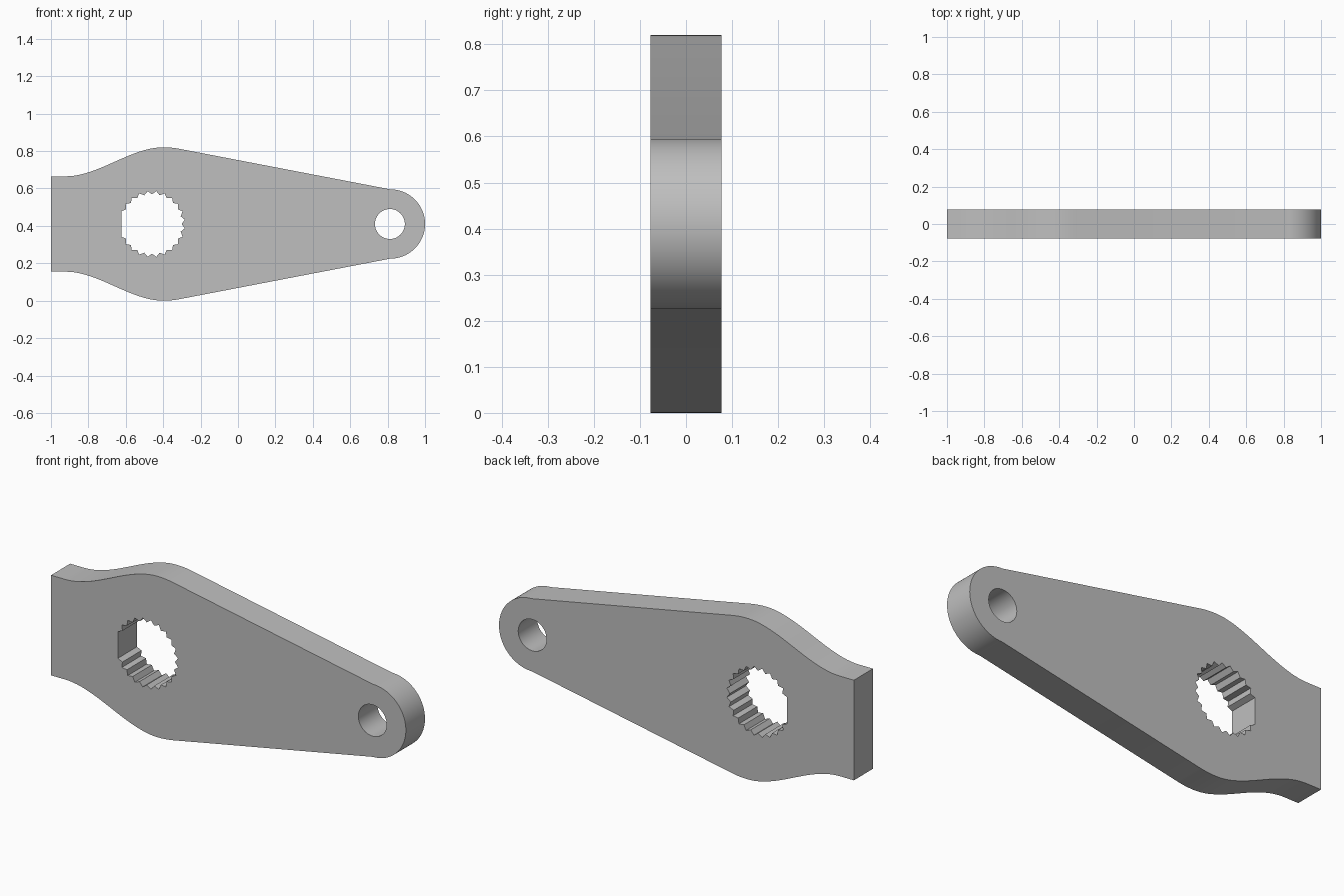
import bpy, bmesh
from math import cos, sin, pi, radians

MID = 0.41          # height of the centre line
HALF_DEPTH = 0.077
if "Cube" in bpy.data.objects:
    bpy.data.objects.remove(bpy.data.objects["Cube"])

steel = bpy.data.materials.new("plain grey")
steel.use_nodes = True
grey = (0.52, 0.52, 0.52, 1)
steel.diffuse_color = grey
steel.node_tree.nodes["Principled BSDF"].inputs["Base Color"].default_value = grey


def arc(cx, cz, r, start, end, n):
    """Points along an arc, angles in degrees."""
    angles = [radians(start + (end - start) * i / n) for i in range(n + 1)]
    return [(cx + r * cos(a), cz + r * sin(a)) for a in angles]


# Upper half of the outline: square end, S-shaped shoulder, crown, taper, round tip
upper = [(-1, 0.255)]
for i in range(25):
    t = i / 24
    upper.append((-0.92 + 0.52 * t, 0.255 + 0.155 * t * t * (3 - 2 * t)))
upper += arc(-0.4, -0.06, 0.47, 90, 79.2, 6)[1:]
upper += arc(0.815, 0, 0.185, 90, 0, 24)
outline = upper + [(x, -z) for x, z in reversed(upper[:-1])]

# Splined bore with one flat side, and the round pin hole
bore = []
for k in range(-21, 22):
    r = 0.177 if k % 2 else 0.159
    bore.append((-0.46 + r * cos(k * pi / 24), r * sin(k * pi / 24)))
pin_hole = arc(0.812, 0, 0.08, 0, 360, 48)[:-1]

# Fill the profile between the loops, then extrude it to a plate
bm = bmesh.new()
edges = []
for loop in (outline, bore, pin_hole):
    verts = [bm.verts.new((x, -HALF_DEPTH, MID + z)) for x, z in loop]
    edges += [bm.edges.new((v, verts[i - 1])) for i, v in enumerate(verts)]
bmesh.ops.triangle_fill(bm, edges=edges, use_beauty=True, use_dissolve=False)
out = bmesh.ops.extrude_face_region(bm, geom=bm.faces[:], use_keep_orig=True)
moved = [g for g in out["geom"] if isinstance(g, bmesh.types.BMVert)]
bmesh.ops.translate(bm, vec=(0, 2 * HALF_DEPTH, 0), verts=moved)
bmesh.ops.recalc_face_normals(bm, faces=bm.faces[:])

mesh = bpy.data.meshes.new("lever_plate")
bm.to_mesh(mesh)
bm.free()
mesh.materials.append(steel)
lever = bpy.data.objects.new("lever_plate", mesh)
bpy.context.collection.objects.link(lever)
bpy.ops.object.select_all(action="DESELECT")
lever.select_set(True)
bpy.context.view_layer.objects.active = lever
bpy.ops.object.shade_smooth_by_angle(angle=radians(25))
